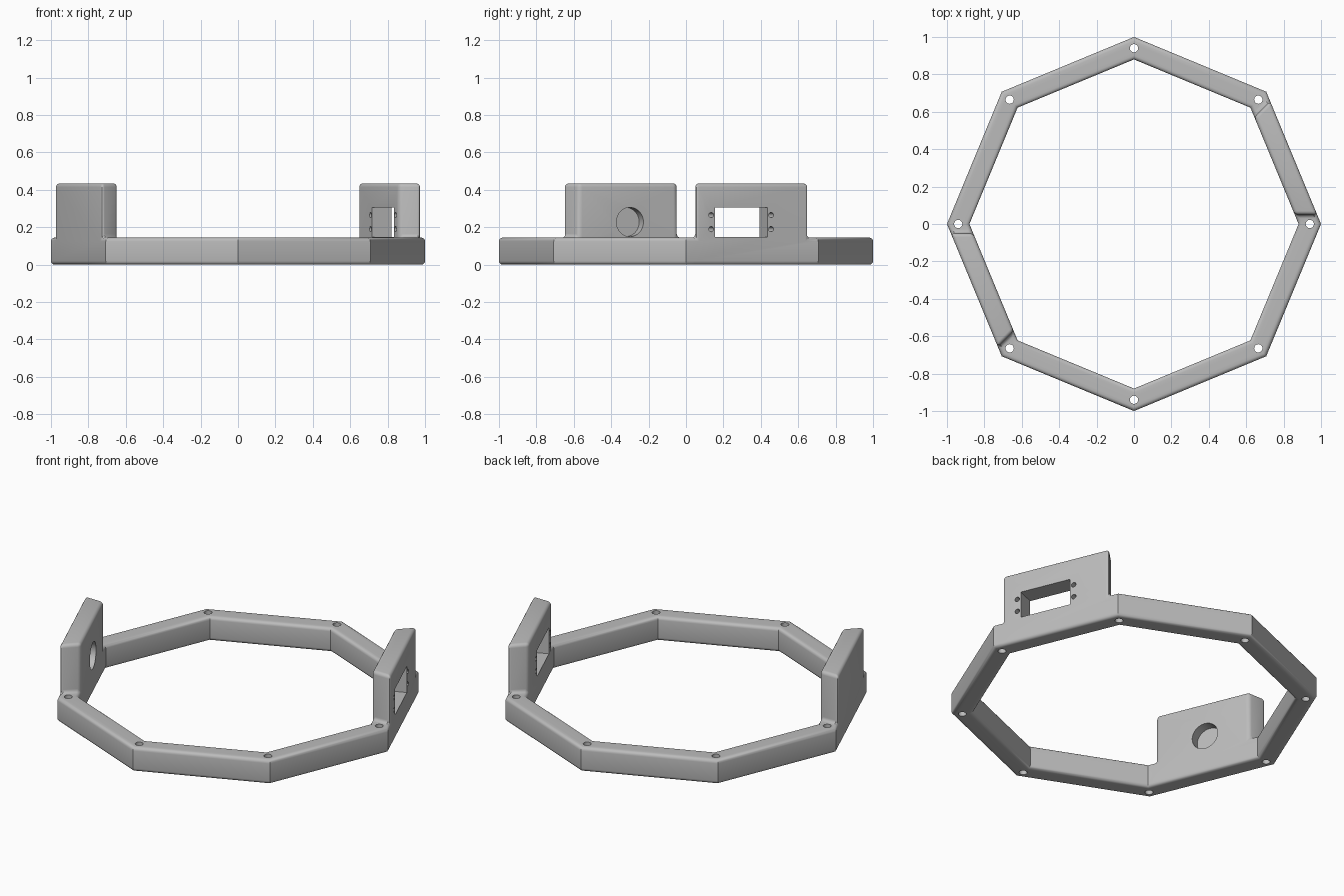
import bpy, bmesh
from math import sin, cos, pi, radians
from mathutils import Vector, Matrix

if "Cube" in bpy.data.objects:
    bpy.data.objects.remove(bpy.data.objects["Cube"])

RING_H, PLATE_H = 0.145, 0.435
INNER_R = 0.88          # inner corner radius, outer is 1
END_GAP = 0.054         # plate end distance from ring corner, along the edge
THICK = (1 - INNER_R) * cos(pi / 8)

grey = bpy.data.materials.new("Satin grey")
grey.use_nodes = True
colour = (0.5, 0.5, 0.5, 1)
grey.diffuse_color = colour
grey.node_tree.nodes["Principled BSDF"].inputs["Base Color"].default_value = colour


def corner(k, r):
    return Vector((r * cos(k * pi / 4), r * sin(k * pi / 4), 0))


def along(k, r, gap):
    a, b = corner(k, r), corner(k + 1, r)
    return a + (b - a).normalized() * gap


# Ring outline stations: corners, plus the two plate ends on opposite sides
stations, plate_spans = [], []
for k in range(8):
    stations.append((corner(k, 1), corner(k, INNER_R)))
    if k in (0, 4):
        plate_spans.append(len(stations))
        for far in (False, True):
            pair = []
            for r in (1, INNER_R):
                side = 2 * r * sin(pi / 8)
                pair.append(along(k, r, side - END_GAP if far else END_GAP))
            stations.append(tuple(pair))

bm = bmesh.new()
loops = [(bm.verts.new(o), bm.verts.new(i)) for o, i in stations]
n = len(loops)
faces = []
for s in range(n):
    (o0, i0), (o1, i1) = loops[s], loops[(s + 1) % n]
    faces.append(bm.faces.new((o0, o1, i1, i0)))


def raise_faces(region, height):
    geom = bmesh.ops.extrude_face_region(bm, geom=region, use_keep_orig=False)["geom"]
    verts = [g for g in geom if isinstance(g, bmesh.types.BMVert)]
    bmesh.ops.translate(bm, verts=verts, vec=(0, 0, height))
    return [g for g in geom if isinstance(g, bmesh.types.BMFace)]


# Bottom copy closes the solid, then the ring and the plates are raised
bottom = bmesh.ops.duplicate(bm, geom=faces)["geom"]
tops = raise_faces(faces, RING_H)
bmesh.ops.remove_doubles(bm, verts=bm.verts, dist=1e-5)


def over_plate(f):
    c = f.calc_center_median()
    return any(
        (c - (stations[s][0] + stations[s][1] + stations[s + 1][0] + stations[s + 1][1]) / 4).xy.length < 0.01
        for s in plate_spans)


plates = [f for f in tops if over_plate(f)]
for f in plates:
    raise_faces([f], PLATE_H - RING_H)
old = [f for f in plates if f.is_valid]
if old:
    bmesh.ops.delete(bm, geom=old, context="FACES")
bmesh.ops.recalc_face_normals(bm, faces=bm.faces)
bmesh.ops.dissolve_limit(bm, angle_limit=radians(1), verts=bm.verts, edges=bm.edges)

# Round every edge except the upright ring corners
sharp = [e for e in bm.edges if e.calc_face_angle(0) > radians(60)]
bmesh.ops.bevel(bm, geom=sharp, offset=0.02, offset_type="OFFSET", segments=4,
                profile=0.5, affect="EDGES", clamp_overlap=True)
bmesh.ops.recalc_face_normals(bm, faces=bm.faces)
mesh = bpy.data.meshes.new("ring_frame")
bm.to_mesh(mesh)
bm.free()
mesh.materials.append(grey)
frame = bpy.data.objects.new("ring_frame", mesh)
bpy.context.collection.objects.link(frame)

# One cutter mesh holds all the holes
cut = bmesh.new()
normal = Vector((cos(pi / 8), sin(pi / 8), 0))
turn = Matrix.Rotation(pi / 8, 4, "Z")


def cylinder(matrix, radius, depth, segments):
    bmesh.ops.create_cone(cut, cap_ends=True, segments=segments, radius1=radius,
                          radius2=radius, depth=depth, matrix=matrix)


def wall_point(y, z, inset):
    # point on the outer face of the +x plate, moved inward by inset
    return Vector((1 - y * (2 ** 0.5 - 1), y, z)) - normal * inset


# Bolt holes through the ring corners
for k in range(8):
    cylinder(Matrix.Translation(corner(k, 0.94) + Vector((0, 0, 0.07))), 0.022, 0.4, 24)

# Rectangular window with four screw holes
lie = turn @ Matrix.Rotation(pi / 2, 4, "Y")
box = Matrix.Translation(wall_point(0.295, 0.226, THICK / 2)) @ turn
bmesh.ops.create_cube(cut, size=1, matrix=box @ Matrix.Diagonal((0.3, 0.303, 0.158, 1)))
for y in (0.135, 0.455):
    for z in (0.19, 0.265):
        cylinder(Matrix.Translation(wall_point(y, z, THICK / 2)) @ lie, 0.014, 0.3, 16)

# Round blind pocket on the inside of the opposite plate
pocket = wall_point(0.342, 0.228, THICK)
pocket.x, pocket.y = -pocket.x, -pocket.y
cylinder(Matrix.Translation(pocket) @ lie, 0.078, 0.12, 48)

cut_mesh = bpy.data.meshes.new("hole_cutter")
cut.to_mesh(cut_mesh)
cut.free()
cut_mesh.materials.append(grey)
cutter = bpy.data.objects.new("hole_cutter", cut_mesh)
cutter.hide_render = True
bpy.context.collection.objects.link(cutter)

mod = frame.modifiers.new("holes", "BOOLEAN")
mod.operation, mod.solver, mod.object = "DIFFERENCE", "EXACT", cutter
bpy.context.view_layer.objects.active = frame
frame.select_set(True)
bpy.ops.object.modifier_apply(modifier=mod.name)
bpy.data.objects.remove(cutter)
bpy.ops.object.shade_smooth_by_angle(angle=radians(30))
